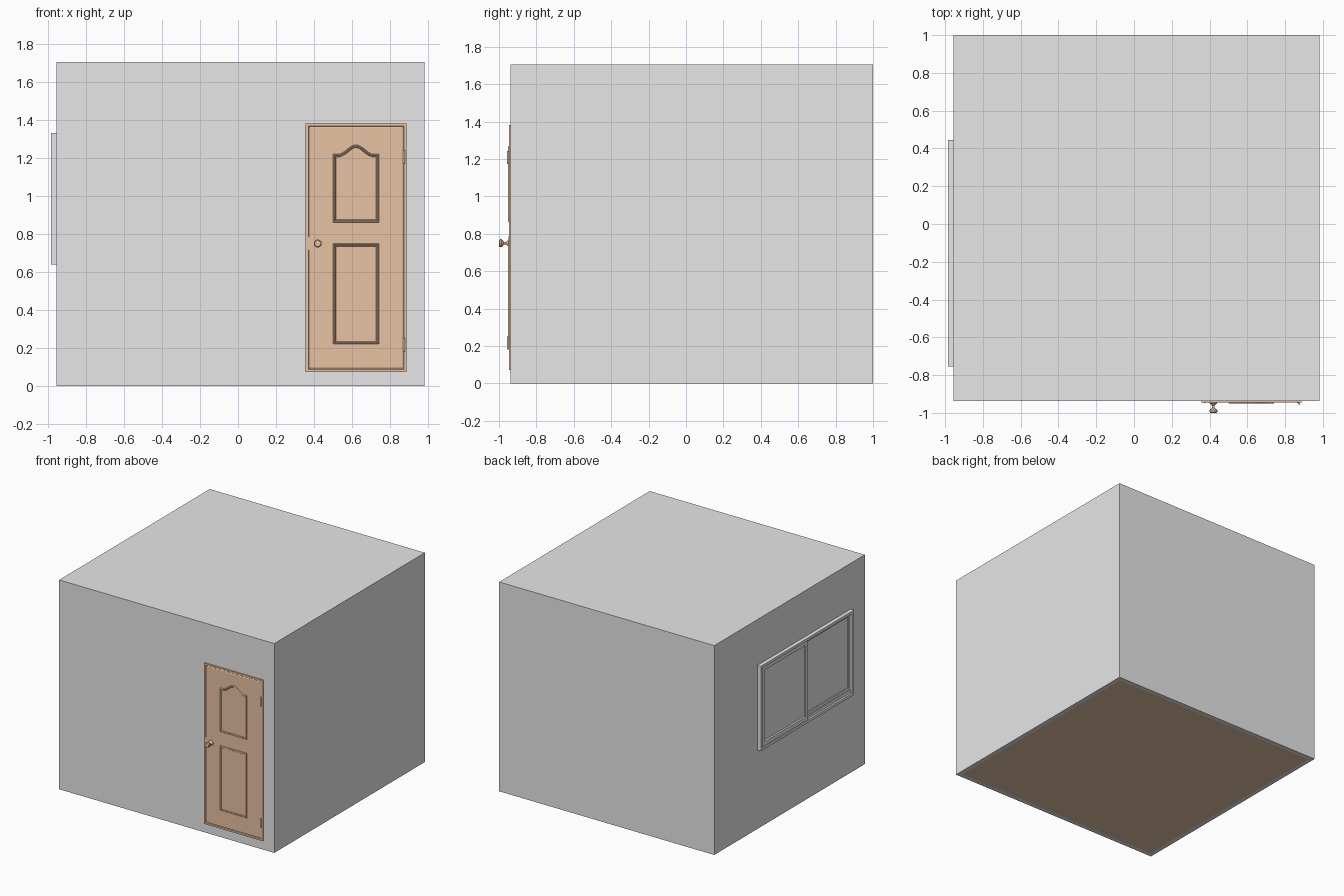
import bpy, bmesh, math
from mathutils import Matrix, Vector

if "Cube" in bpy.data.objects:
    bpy.data.objects.remove(bpy.data.objects["Cube"])


def material(name, rgb):
    m = bpy.data.materials.new(name)
    m.diffuse_color = (*rgb, 1)
    m.use_nodes = True
    m.node_tree.nodes["Principled BSDF"].inputs["Base Color"].default_value = m.diffuse_color
    return m


GREY = material("light grey", (0.8, 0.8, 0.8))
TAN = material("tan wood", (0.8, 0.54, 0.37))

X0, X1, Y0, Y1, TOP = -0.955, 0.983, -0.937, 1.0, 1.705


def finish(name, bm, *mats):
    me = bpy.data.meshes.new(name)
    bm.to_mesh(me)
    bm.free()
    ob = bpy.data.objects.new(name, me)
    bpy.context.collection.objects.link(ob)
    for m in mats:
        me.materials.append(m)
    return ob


def box_mesh(lo, hi):
    bm = bmesh.new()
    lo, hi = Vector(lo), Vector(hi)
    mat = Matrix.Translation((lo + hi) / 2) @ Matrix.Diagonal((*(hi - lo), 1))
    bmesh.ops.create_cube(bm, size=1, matrix=mat)
    return bm


def rect(u0, u1, z0, z1):
    return [(u0, z0), (u1, z0), (u1, z1), (u0, z1)]


def relief(name, place, outline, steps, mat):
    """Flat outline stepped in and out by successive (inset, depth) pairs."""
    bm = bmesh.new()
    face = bm.faces.new([bm.verts.new(place(u, z)) for u, z in outline])
    bm.normal_update()
    for inset, depth in steps:
        bmesh.ops.inset_region(bm, faces=[face], thickness=inset, depth=depth,
                               use_even_offset=True, use_boundary=True)
    return finish(name, bm, mat)


def on_front(y):
    return lambda u, z: (u, y, z)


def on_left(x):
    return lambda u, z: (x, -u, z)


# Room block with the wooden floor inset in its underside
bm = box_mesh((X0, Y0, 0), (X1, Y1, TOP))
bm.normal_update()
floor = min(bm.faces, key=lambda f: f.normal.z)
bmesh.ops.inset_region(bm, faces=[floor], thickness=0.035, use_even_offset=True)
floor.material_index = 1
finish("room", bm, GREY, TAN)

# Door: raised casing, groove, then the leaf
relief("door", on_front(Y0), rect(0.356, 0.888, 0.072, 1.383),
       [(0.0005, 0.009), (0.014, 0), (0.003, -0.004), (0.003, 0), (0.003, 0.002)], TAN)

# Door panels with raised mouldings; the upper one has an arched top
arch = [(0.5, 0.86), (0.742, 0.86), (0.742, 1.22)]
for i in range(17):
    d = 0.096 - 0.012 * i
    arch.append((0.621 + d, 1.22 + 0.025 * (1 + math.cos(math.pi * d / 0.096))))
arch.append((0.5, 1.22))
moulding = [(0.003, 0.007), (0.003, 0), (0.003, -0.004), (0.003, 0.002), (0.003, -0.004)]
relief("upper_door_panel", on_front(-0.9445), arch, moulding, TAN)
relief("lower_door_panel", on_front(-0.9445), rect(0.5, 0.742, 0.22, 0.75), moulding, TAN)

# Hinges: knuckle cylinder with a small leaf plate
for label, z in (("lower", 0.217), ("upper", 1.207)):
    bm = box_mesh((0.862, -0.948, z - 0.033), (0.874, Y0, z + 0.033))
    bmesh.ops.create_cone(bm, cap_ends=True, segments=12, radius1=0.005, radius2=0.005,
                          depth=0.07, matrix=Matrix.Translation((0.874, -0.952, z)))
    finish(label + "_hinge", bm, TAN)

# Latch plate
finish("latch_plate", box_mesh((0.371, -0.948, 0.715), (0.379, Y0, 0.785)), TAN)

# Door knob: a profile of (radius, y) spun about the y axis
profile = [(0.02, -0.943), (0.02, -0.949), (0.013, -0.954), (0.007, -0.962), (0.007, -0.974),
           (0.016, -0.980), (0.021, -0.986), (0.021, -0.994), (0.016, -1.0), (0, -1.0)]
bm = bmesh.new()
centre = Vector((0.42, 0, 0.75))
verts = [bm.verts.new(centre + Vector((r, y, 0))) for r, y in profile]
edges = [bm.edges.new(p) for p in zip(verts, verts[1:])]
bmesh.ops.spin(bm, geom=verts + edges, cent=centre, axis=(0, 1, 0),
               angle=math.tau, steps=24)
bmesh.ops.remove_doubles(bm, verts=bm.verts, dist=0.0001)
bmesh.ops.recalc_face_normals(bm, faces=bm.faces)
knob = finish("door_knob", bm, TAN)
bpy.context.view_layer.objects.active = knob
knob.select_set(True)
bpy.ops.object.shade_smooth_by_angle()

# Sliding window on the left wall: outer frame, then two sashes
relief("window_frame", on_left(X0), rect(-0.445, 0.755, 0.64, 1.332),
       [(0.0005, 0.03), (0.022, 0), (0.0005, -0.028)], GREY)
relief("front_sash", on_left(X0 + -0.002), rect(-0.423, 0.175, 0.662, 1.31),
       [(0.0005, 0.022), (0.032, 0), (0.0005, -0.014)], GREY)
relief("back_sash", on_left(X0 - 0.002), rect(0.14, 0.733, 0.69, 1.31),
       [(0.0005, 0.009), (0.022, 0), (0.0005, -0.006)], GREY)

# Sill track under the back sash
finish("window_track", box_mesh((X0 - 0.016, -0.733, 0.662), (X0, -0.17, 0.69)), GREY)
